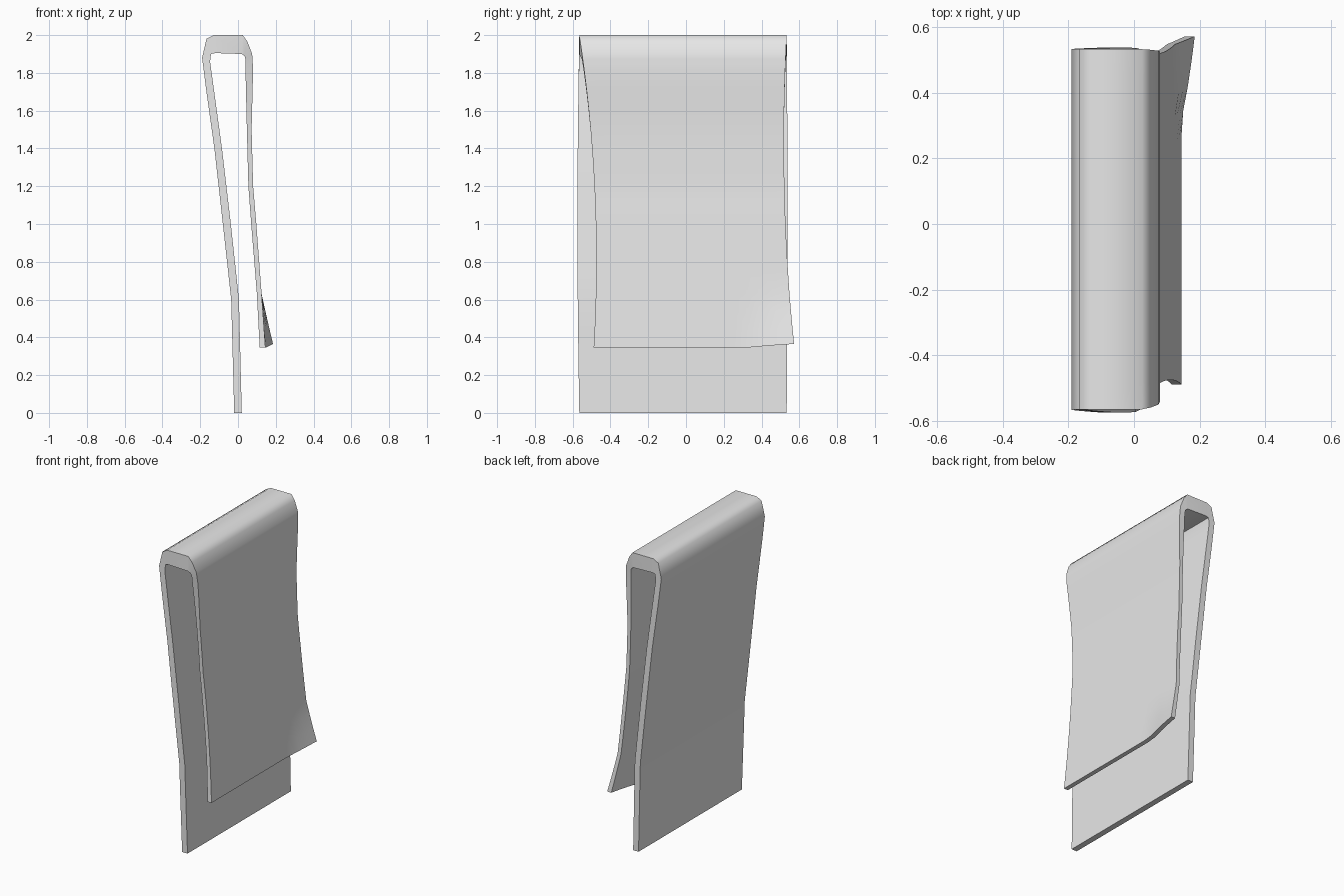
import bpy
import bmesh
import math
from mathutils import Vector

# Remove the default cube only
cube = bpy.data.objects.get("Cube")
if cube:
    bpy.data.objects.remove(cube, do_unlink=True)


def make_material(name, colour):
    material = bpy.data.materials.new(name)
    material.use_nodes = True
    material.diffuse_color = colour
    shader = material.node_tree.nodes["Principled BSDF"]
    shader.inputs["Base Color"].default_value = colour
    shader.inputs["Roughness"].default_value = 0.8
    return material


# Cross-section of the folded cloth: outer x, outer z, inner x, inner z
BACK_FLAP = [
    (-0.02, 0, 0.02, 0),
    (-0.036, 0.6, 0.005, 0.6),
    (-0.08, 1, -0.038, 1),
    (-0.125, 1.4, -0.085, 1.4),
    (-0.167, 1.7, -0.126, 1.7),
]
TOP_FOLD = [
    (-0.19, 1.88, -0.148, 1.86),
    (-0.167, 1.98, -0.143, 1.9),
    (-0.13, 2, -0.12, 1.905),
    (0.025, 2, 0.02, 1.9),
    (0.05, 1.965, 0.035, 1.89),
    (0.075, 1.9, 0.04, 1.87),
]
FRONT_FLAP = [
    (0.08, 1.82, 0.04, 1.8),
    (0.072, 1.5, 0.047, 1.5),
    (0.08, 1.2, 0.055, 1.2),
    (0.097, 1, 0.07, 1),
    (0.125, 0.63, 0.1, 0.63),
    (0.145, 0.345, 0.115, 0.345),
]
COLUMNS = 14


def subdivide(rows, steps):
    """Insert evenly spaced rows between neighbouring section rows."""
    result = []
    for a, b in zip(rows, rows[1:]):
        for step in range(steps):
            f = step / steps
            result.append(tuple(p + (q - p) * f for p, q in zip(a, b)))
    return result + [rows[-1]]


def side_edges(z, on_front):
    """Return the two y limits of the cloth at a given height."""
    if not on_front:
        bulge = 0.01 * math.sin(math.pi * z / 2)
        return -0.565 - bulge, 0.533 + bulge / 2
    t = (2 - z) / 1.65
    near = -0.565 + 0.09 * (1 - ((t - 0.72) / 0.72) ** 2)
    far = 0.533 - 0.085 * t + 0.124 * t * t
    return near, far


def curl_corner(point):
    """Turn the free lower corner of the front flap outward."""
    across = max(0, (point.y - 0.33) / 0.24)
    down = max(0, (0.63 - point.z) / 0.285)
    amount = across ** 0.75 * down
    return point + Vector((0.04, 0, 0.02)) * amount


def build_cloth(name, material):
    # Gather the section rows and mark those on the front flap
    start = subdivide(BACK_FLAP + TOP_FOLD[:1], 3)
    finish = subdivide(TOP_FOLD[-1:] + FRONT_FLAP, 3)
    rows = [(r, False) for r in start]
    rows += [(r, r[0] > 0) for r in TOP_FOLD[1:-1]]
    rows += [(r, True) for r in finish]

    bm = bmesh.new()
    outer, inner = [], []
    for (xo, zo, xi, zi), on_front in rows:
        near, far = side_edges(zo, on_front)
        for grid, x, z in ((outer, xo, zo), (inner, xi, zi)):
            line = []
            for column in range(COLUMNS + 1):
                y = near + (far - near) * column / COLUMNS
                point = Vector((x, y, z))
                if on_front:
                    point = curl_corner(point)
                line.append(bm.verts.new(point))
            grid.append(line)

    # Broad inside and outside surfaces
    for grid in (outer, inner):
        for a, b in zip(grid, grid[1:]):
            for c in range(COLUMNS):
                bm.faces.new((a[c], a[c + 1], b[c + 1], b[c]))

    # Side rims
    for c in (0, COLUMNS):
        for r in range(len(rows) - 1):
            bm.faces.new((outer[r][c], outer[r + 1][c],
                          inner[r + 1][c], inner[r][c]))

    # Bottom hems
    for r in (0, -1):
        for c in range(COLUMNS):
            bm.faces.new((outer[r][c], outer[r][c + 1],
                          inner[r][c + 1], inner[r][c]))

    bmesh.ops.recalc_face_normals(bm, faces=bm.faces[:])
    mesh = bpy.data.meshes.new(name)
    bm.to_mesh(mesh)
    bm.free()
    mesh.materials.append(material)
    obj = bpy.data.objects.new(name, mesh)
    bpy.context.collection.objects.link(obj)

    # Soft folds with crisp rims
    bpy.ops.object.select_all(action="DESELECT")
    obj.select_set(True)
    bpy.context.view_layer.objects.active = obj
    bpy.ops.object.shade_smooth_by_angle(angle=math.radians(62))
    return obj


cloth_colour = make_material("light grey cloth", (0.8, 0.8, 0.8, 1))
build_cloth("folded_towel", cloth_colour)
